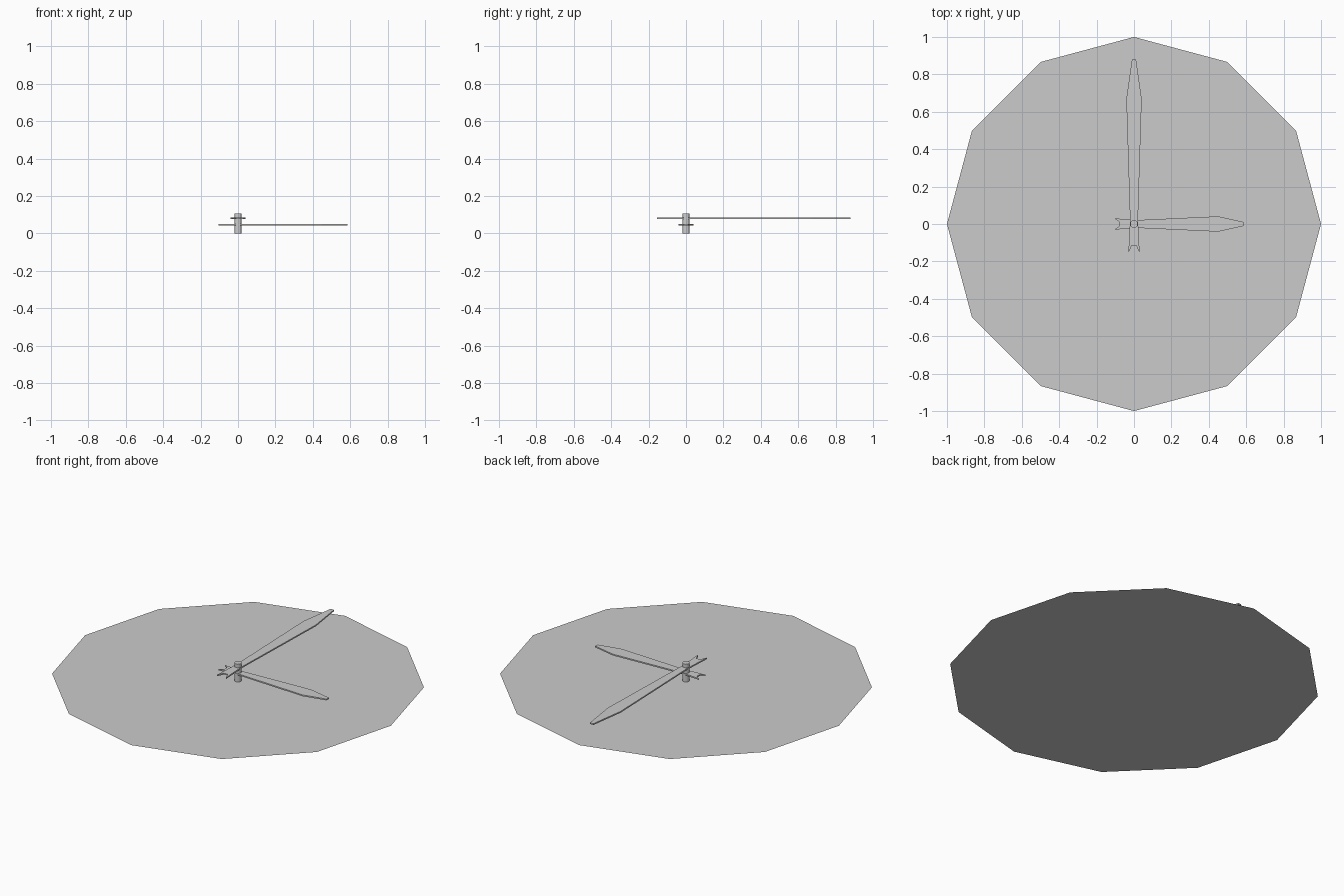
import bpy, bmesh, math
from mathutils import Matrix

if "Cube" in bpy.data.objects:
    bpy.data.objects.remove(bpy.data.objects["Cube"])


def make_object(name, bm):
    mesh = bpy.data.meshes.new(name)
    bmesh.ops.recalc_face_normals(bm, faces=bm.faces)
    bm.to_mesh(mesh)
    bm.free()
    obj = bpy.data.objects.new(name, mesh)
    bpy.context.collection.objects.link(obj)
    return obj


def hand(name, half_outline, z, thickness, angle):
    """Flat hand pointing along +y, mirrored across x = 0, then turned about z."""
    outline = half_outline + [(-x, y) for x, y in reversed(half_outline)]
    bm = bmesh.new()
    base = bm.faces.new([bm.verts.new((x, y, z - thickness / 2)) for x, y in outline])
    top = bmesh.ops.extrude_face_region(bm, geom=[base], use_keep_orig=True)["geom"]
    bmesh.ops.translate(bm, vec=(0, 0, thickness),
                        verts=[v for v in top if isinstance(v, bmesh.types.BMVert)])
    bmesh.ops.transform(bm, matrix=Matrix.Rotation(angle, 4, 'Z'), verts=bm.verts)
    return make_object(name, bm)


# Twelve-sided flat dial, one corner per hour
bm = bmesh.new()
bm.faces.new([bm.verts.new((math.cos(i * math.pi / 6), math.sin(i * math.pi / 6), 0))
              for i in range(12)])
make_object("dial", bm)

# Centre pin
bm = bmesh.new()
bmesh.ops.create_cone(bm, cap_ends=True, segments=12, radius1=0.02, radius2=0.02,
                      depth=0.105, matrix=Matrix.Translation((0, 0, 0.0525)))
make_object("centre_pin", bm)

# Hands: notched tail, narrow waist at the pin, widening blade, blunt tip
hand("minute_hand", [(0.012, -0.115), (0.03, -0.155), (0.021, 0.02),
                     (0.041, 0.67), (0.011, 0.88)], 0.08, 0.008, 0)
hand("hour_hand", [(0.012, -0.08), (0.03, -0.105), (0.021, 0.02),
                   (0.041, 0.45), (0.011, 0.586)], 0.047, 0.008, -math.pi / 2)
